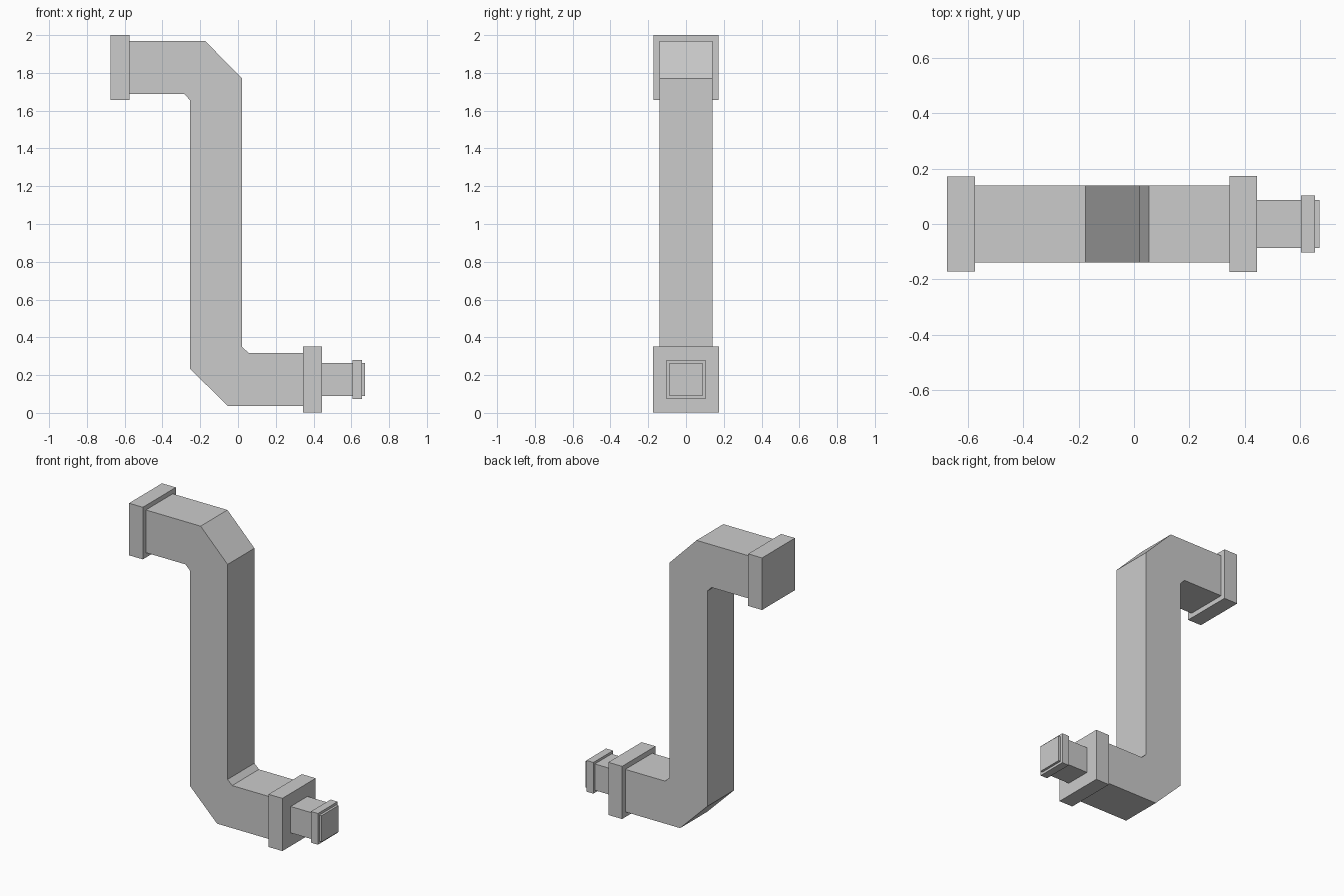
import bpy, bmesh

if "Cube" in bpy.data.objects:
    bpy.data.objects.remove(bpy.data.objects["Cube"])


def extrude_profile(name, points, half_depth):
    """Extrude an x-z outline symmetrically along y."""
    bm = bmesh.new()
    face = bm.faces.new([bm.verts.new((x, -half_depth, z)) for x, z in points])
    res = bmesh.ops.extrude_face_region(bm, geom=[face])
    moved = [g for g in res["geom"] if isinstance(g, bmesh.types.BMVert)]
    bmesh.ops.translate(bm, verts=moved, vec=(0, 2 * half_depth, 0))
    bmesh.ops.recalc_face_normals(bm, faces=bm.faces)
    mesh = bpy.data.meshes.new(name)
    bm.to_mesh(mesh)
    bm.free()
    obj = bpy.data.objects.new(name, mesh)
    bpy.context.collection.objects.link(obj)
    return obj


def square_block(name, x0, x1, z_mid, half):
    """Square-section block running along x."""
    lo, hi = z_mid - half, z_mid + half
    return extrude_profile(name, [(x0, lo), (x1, lo), (x1, hi), (x0, hi)], half)


# Z-shaped duct with mitred elbows
extrude_profile("duct", [
    (-0.575, 1.97), (-0.175, 1.97), (0.022, 1.77), (0.022, 0.35),
    (0.055, 0.318), (0.345, 0.318), (0.345, 0.037), (-0.055, 0.037),
    (-0.254, 0.234), (-0.254, 1.656), (-0.285, 1.688), (-0.575, 1.688),
], 0.14)

# End flanges
square_block("upper_flange", -0.676, -0.575, 1.828, 0.172)
square_block("lower_flange", 0.345, 0.446, 0.177, 0.172 + 0.002)

# Narrow outlet with its collar
square_block("outlet_neck", 0.446, 0.672, 0.177, 0.087)
square_block("outlet_collar", 0.605, 0.656, 0.177, 0.103)
